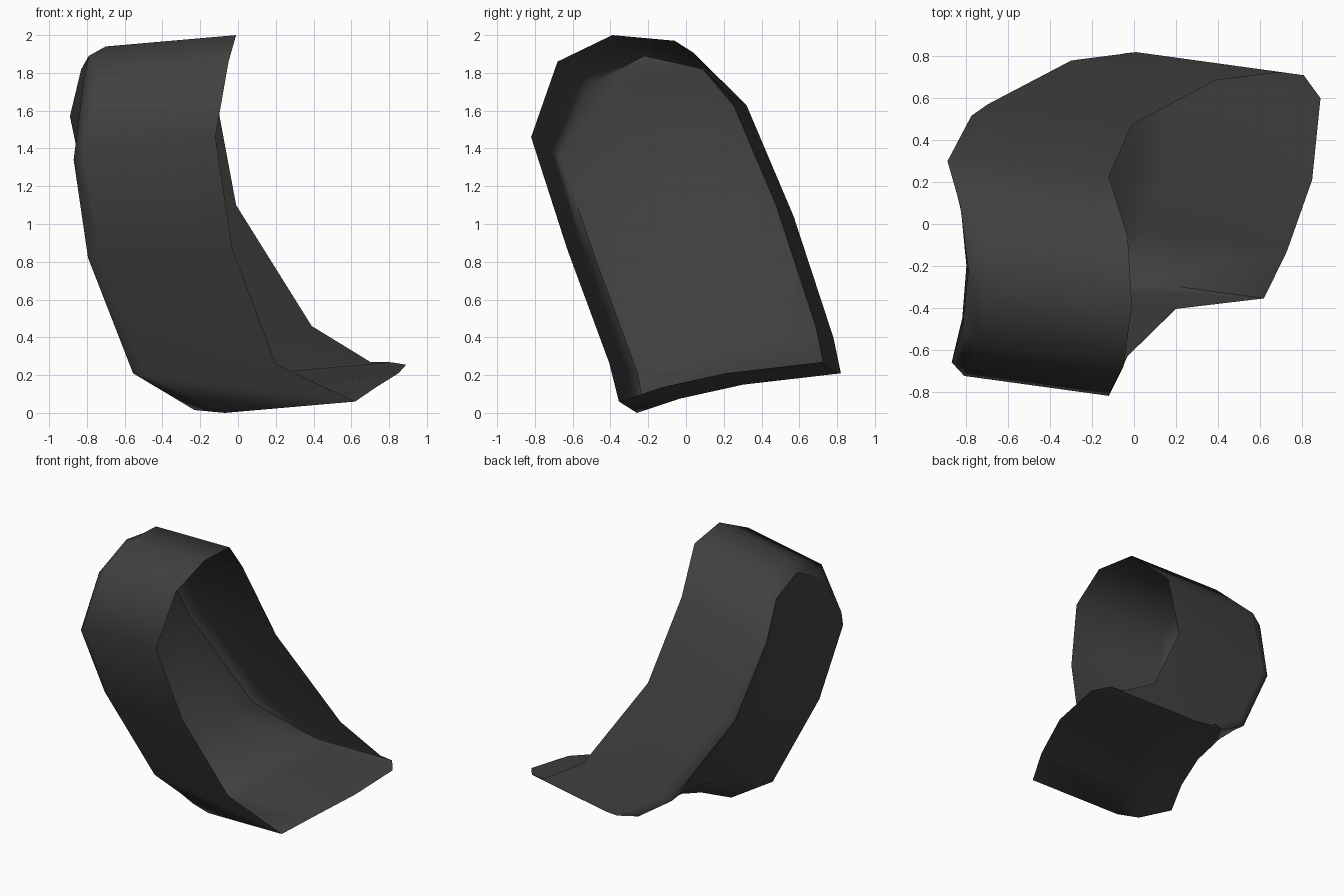
import bpy, bmesh
from mathutils import Vector as V

if "Cube" in bpy.data.objects:
    bpy.data.objects.remove(bpy.data.objects["Cube"])

# Rim of the open side, clockwise from the widest front point
rim = [V(p) for p in [
    (-.12, -.82, 1.46), (-.05, -.68, 1.86), (-.01, -.39, 2.0), (-.03, -.06, 1.97),
    (-.12, .225, 1.69), (-.01, .475, 1.10), (.39, .685, .46), (.70, .725, .27),
    (.81, .71, .268), (.89, .60, .255), (.85, .21, .21), (.73, -.13, .135),
    (.62, -.355, .06), (.20, -.405, .26), (-.03, -.63, .87)]]
sweep = V((-.69, .095, -.06))
wall = [p + sweep for p in rim]

# Rounded edge of the back panel: inset towards the point across the panel
pairs = {14: 5, 5: 14, 13: 6, 6: 13}
panel = {i: wall[i] + (wall[j] - wall[i]).normalized() * .055 + V((-.075, 0, 0))
         for i, j in pairs.items()}
panel[0], panel[4] = V((-.87, -.66, 1.34)), V((-.89, .30, 1.57))
panel[1], panel[3] = V((-.82, -.51, 1.74)), V((-.83, .09, 1.82))
panel[2] = V((-.79, -.22, 1.89))
for i in range(7, 13):
    panel[i] = wall[i] + V((-.16, .01, .025))
panel[7] += V((0, -.04, 0))
panel[12] += V((0, .03, -.01))

bm = bmesh.new()
r = [bm.verts.new(p) for p in rim]
w = [bm.verts.new(p) for p in wall]
q = {i: bm.verts.new(p) for i, p in panel.items()}
n = len(r)

# Side wall and rounded edge strip
for i in range(n):
    k = (i + 1) % n
    bm.faces.new((r[i], r[k], w[k], w[i]))
    bm.faces.new((w[i], w[k], q[k], q[i]))

# Dished back panel: rows across the width, bowed inwards
rows = [[q[i] for i in range(12, 6, -1)]]
for a, b, bow in [(13, 6, V((.075, 0, .055))), (14, 5, V((.085, 0, .03))),
                  (0, 4, V((.08, 0, 0))), (1, 3, V((.045, 0, -.01)))]:
    mid = [bm.verts.new(panel[a].lerp(panel[b], t) + bow * 4 * t * (1 - t))
           for t in (.22, .48, .75, .9)]
    rows.append([q[a]] + mid + [q[b]])
for lo, hi in zip(rows, rows[1:]):
    for i in range(5):
        bm.faces.new((lo[i], hi[i], hi[i + 1], lo[i + 1]))
for i in range(5):
    bm.faces.new((rows[-1][i], q[2], rows[-1][i + 1]))

bmesh.ops.recalc_face_normals(bm, faces=bm.faces)
# Outer side of the panel faces -x
bm.faces.ensure_lookup_table()
ref = max((f for f in bm.faces if f.normal.x ** 2 > .6), key=lambda f: f.calc_area())
if ref.normal.x > 0:
    bmesh.ops.reverse_faces(bm, faces=bm.faces)

me = bpy.data.meshes.new("scoop_shell")
bm.to_mesh(me)
bm.free()
ob = bpy.data.objects.new("scoop_shell", me)
bpy.context.collection.objects.link(ob)
mat = bpy.data.materials.new("dark grey")
mat.diffuse_color = (.052, .052, .052, 1)
mat.use_nodes = True
mat.node_tree.nodes["Principled BSDF"].inputs["Base Color"].default_value = mat.diffuse_color
me.materials.append(mat)
bpy.context.view_layer.objects.active = ob
ob.select_set(True)
bpy.ops.object.shade_smooth_by_angle(angle=1.1)
# Keep the large faces flat so only the rounded edge shades softly
mod = ob.modifiers.new("flat_faces", 'WEIGHTED_NORMAL')
mod.keep_sharp = True
